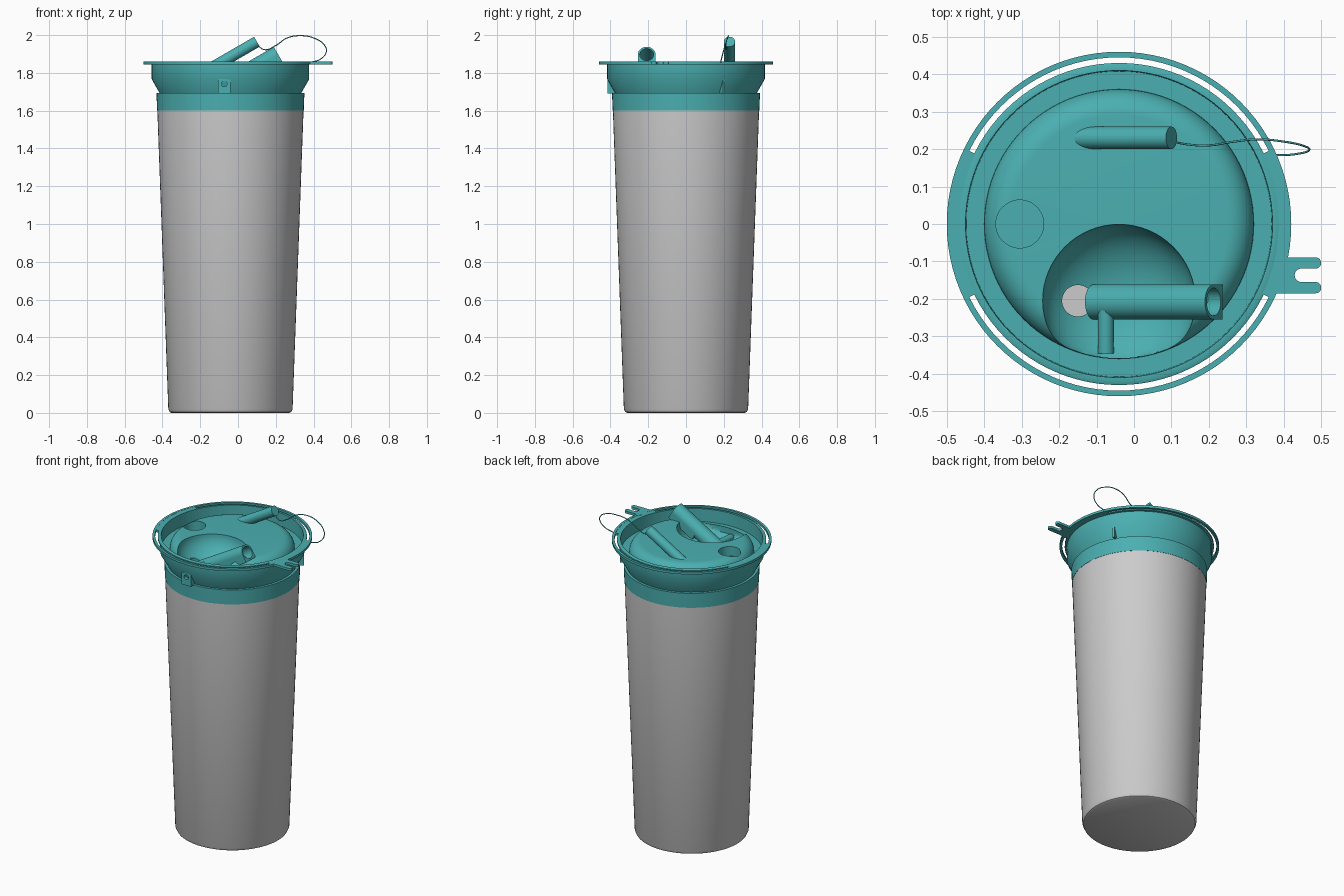
import bpy, bmesh, math
from mathutils import Matrix, Vector

if "Cube" in bpy.data.objects:
    bpy.data.objects.remove(bpy.data.objects["Cube"])

CX = -0.04          # axis of the cup
teal = bpy.data.materials.new("teal")
teal.diffuse_color = (0.07, 0.43, 0.44, 1)
teal.use_nodes = True
teal.node_tree.nodes["Principled BSDF"].inputs["Base Color"].default_value = teal.diffuse_color


def finish(name, bm, mat=teal, matrix=None):
    bmesh.ops.remove_doubles(bm, verts=bm.verts, dist=1e-5)
    bmesh.ops.recalc_face_normals(bm, faces=bm.faces)
    if matrix:
        bm.transform(matrix)
    me = bpy.data.meshes.new(name)
    bm.to_mesh(me)
    bm.free()
    ob = bpy.data.objects.new(name, me)
    bpy.context.collection.objects.link(ob)
    if mat:
        me.materials.append(mat)
    smooth(ob)
    return ob


def select(ob):
    bpy.ops.object.select_all(action='DESELECT')
    ob.select_set(True)
    bpy.context.view_layer.objects.active = ob


def smooth(ob):
    select(ob)
    bpy.ops.object.shade_smooth_by_angle(angle=math.radians(30))


def lathe(name, prof, mat=teal, closed=False, a0=0.0, a1=360.0, segs=96):
    """Revolve (radius, z) points about the cup axis; closed = ring section."""
    bm = bmesh.new()
    full = a1 - a0 >= 360
    rings = []
    for i in range(segs if full else segs + 1):
        a = math.radians(a0 + (a1 - a0) * i / segs)
        rings.append([bm.verts.new((CX + r * math.cos(a), r * math.sin(a), z)) for r, z in prof])
    n = len(prof)
    for i in range(segs):
        A, B = rings[i], rings[(i + 1) % len(rings)]
        for j in range(n if closed else n - 1):
            k = (j + 1) % n
            bm.faces.new((A[j], B[j], B[k], A[k]))
    if not full:
        bm.faces.new(rings[0])
        bm.faces.new(rings[-1])
    return finish(name, bm, mat)


def extrude(name, pts, h, matrix, mat=teal):
    """Extrude a 2D outline along local z."""
    bm = bmesh.new()
    f = bm.faces.new([bm.verts.new((x, y, 0)) for x, y in pts])
    up = bmesh.ops.extrude_face_region(bm, geom=[f])['geom']
    bmesh.ops.translate(bm, vec=(0, 0, h), verts=[v for v in up if isinstance(v, bmesh.types.BMVert)])
    return finish(name, bm, mat, matrix)


def arc(cx, cy, r, a0, a1, n=12):
    return [(cx + r * math.cos(math.radians(a0 + (a1 - a0) * i / n)),
             cy + r * math.sin(math.radians(a0 + (a1 - a0) * i / n))) for i in range(n + 1)]


def rod(name, p, q, r):
    p, q = Vector(p), Vector(q)
    m = Matrix.Translation(p) @ (q - p).to_track_quat('Z', 'Y').to_matrix().to_4x4()
    return extrude(name, arc(0, 0, r, 0, 352.5, 47), (q - p).length, m)


def cut(ob, cutter):
    select(ob)
    mod = ob.modifiers.new("cut", 'BOOLEAN')
    mod.operation, mod.solver, mod.object = 'DIFFERENCE', 'EXACT', cutter
    bpy.ops.object.modifier_apply(modifier=mod.name)
    bpy.data.objects.remove(cutter)
    smooth(ob)


# Cup body and collar band
lathe("cup_body", [(0, 0), (.312, 0), (.322, .005), (.329, .02), (.387, 1.6), (.388, 1.68), (0, 1.68)], None)
lathe("collar_band", [(.365, 1.6), (.3885, 1.6), (.3915, 1.693), (.365, 1.693)], closed=True)

# Lid: flared wall, moat, raised centre with rounded edge
dome = [(.29 + .07 * math.cos(math.radians(a)), 1.78 + .07 * math.sin(math.radians(a))) for a in range(0, 91, 9)]
lid = lathe("lid", [(0, 1.64), (.36, 1.64), (.376, 1.695), (.417, 1.767), (.417, 1.845), (.43, 1.847),
                    (.43, 1.857), (.424, 1.86), (.41, 1.86), (.408, 1.78)] + dome + [(0, 1.85)])

# Scooped bowl, kept inside the raised centre, and the round finger recess
bm = bmesh.new()
bmesh.ops.create_uvsphere(bm, u_segments=64, v_segments=32, radius=1)
for v in bm.verts:
    x, y, z = .204 * v.co.x, -.205 + .204 * v.co.y, 1.85 + .15 * v.co.z
    k = min(1, .3585 / max(1e-6, math.hypot(x, y)))
    v.co = (CX + x * k, y * k, z)
cut(lid, finish("bowl_cutter", bm))
cut(lid, rod("recess_cutter", (-.305, 0, 1.79), (-.305, 0, 1.95), .064))
cut(lid, rod("drain_cutter", (-.15, -.205, 1.66), (-.15, -.205, 1.85), .042))

# Outer carry ring, joined to the lid at left and right
lathe("carry_ring", [(.445, 1.845), (.46, 1.845), (.46, 1.86), (.445, 1.86)], closed=True)
for side, a in (("right", 0), ("left", 180)):
    lathe("ring_bridge_" + side, [(.42, 1.846), (.446, 1.846), (.446, 1.859), (.42, 1.859)],
          closed=True, a0=a - 26, a1=a + 26, segs=16)

# Forked tab on the ring
fork = ([(.375, -.185)] + arc(.485, -.17, .015, -90, 90) + arc(.447, -.137, .018, 270, 90)
        + arc(.485, -.104, .015, -90, 90) + [(.385, -.089)])
extrude("forked_tab", fork, .015, Matrix.Translation((0, 0, 1.845)))

# Drinking spout: round lower pipe, square-bottomed mouth with bore
slope = Vector((math.cos(math.radians(30)), 0, .5))
mouth = Vector((.213, -.208, 1.897))
rod("spout_pipe", mouth - slope * .37, mouth - slope * .15, .047)
axes = Matrix(((.5, 0, slope.x), (0, 1, 0), (-slope.x, 0, .5))).to_4x4()   # local x points down
spout = extrude("spout_mouth", arc(0, 0, .047, 90, 270, 24) + [(.047, -.047), (.047, .047)], .19,
                Matrix.Translation(mouth - slope * .19) @ axes)
cut(spout, rod("bore_cutter", mouth - slope * .16, mouth + slope * .05, .037))
rod("vent_pipe", (-.075, -.22, 1.755), (-.075, -.345, 1.745), .021)

# Solid plug rod standing on the lid
tip = Vector((.1, .23, 1.965))
rod("plug_rod", tip - slope * .32, tip, .03)

# Cord from the plug to the lid wall
cu = bpy.data.curves.new("cord", 'CURVE')
cu.dimensions, cu.bevel_depth, cu.bevel_resolution, cu.resolution_u = '3D', .0028, 2, 10
path = [(.09, .225, 1.965), (.14, .213, 1.923), (.2, .21, 1.945), (.26, .219, 1.985), (.33, .226, 1.997),
        (.4, .22, 1.985), (.455, .208, 1.95), (.468, .198, 1.915), (.44, .188, 1.875), (.39, .184, 1.858),
        (.34, .188, 1.853)]
sp = cu.splines.new('BEZIER')
sp.bezier_points.add(len(path) - 1)
for b, p in zip(sp.bezier_points, path):
    b.co = p
    b.handle_left_type = b.handle_right_type = 'AUTO'
cu.materials.append(teal)
bpy.context.collection.objects.link(bpy.data.objects.new("cord", cu))

# Vent boss on the front of the lid wall
boss = extrude("vent_boss", [(-.106, -.416), (-.04, -.416), (-.04, -.36), (-.106, -.36)], .077,
               Matrix.Translation((0, 0, 1.69)))
cut(boss, rod("vent_cutter", (-.073, -.43, 1.742), (-.073, -.385, 1.742), .015))

# Thin fin on the lid wall beside the cord
extrude("cord_fin", [(.36, -.006), (.416, -.006), (.416, .006), (.36, .006)], .077,
        Matrix.Translation((CX, 0, 1.69)) @ Matrix.Rotation(math.radians(29), 4, 'Z'))
